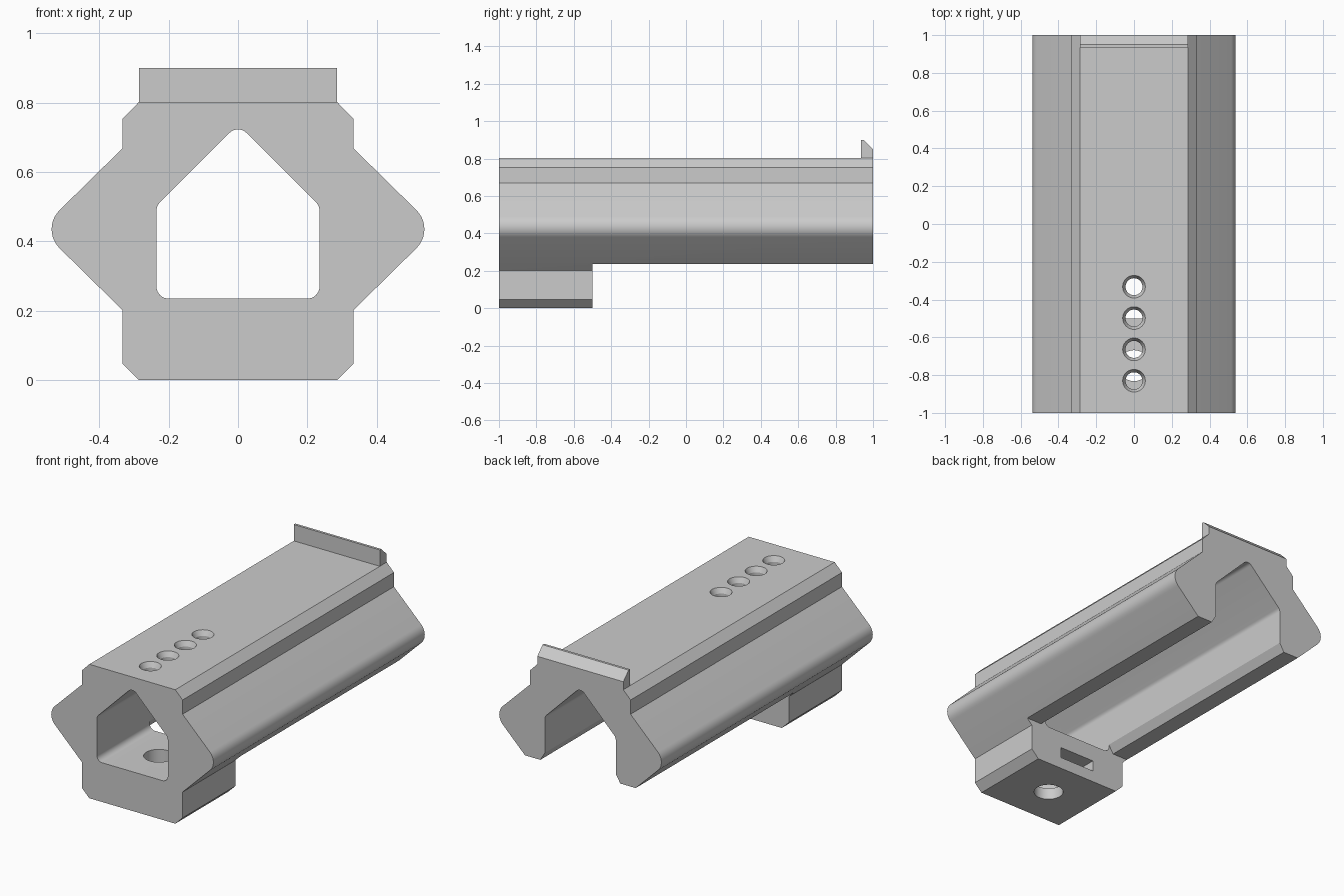
import bpy, bmesh, math
from mathutils import Vector, Matrix

if "Cube" in bpy.data.objects:
    bpy.data.objects.remove(bpy.data.objects["Cube"])

grey = bpy.data.materials.new("plain_grey")
grey.use_nodes = True
grey.diffuse_color = (0.6, 0.6, 0.6, 1)
grey.node_tree.nodes["Principled BSDF"].inputs["Base Color"].default_value = (0.6, 0.6, 0.6, 1)


def mirrored(half):
    """Close a right-hand half profile with its mirror image."""
    return half + [(-x, z, r) for x, z, r in reversed(half) if x > 0]


def rounded(points, steps=10):
    """Replace each (x, z, radius) corner that has a radius by an arc."""
    out = []
    for i, (x, z, r) in enumerate(points):
        p = Vector((x, z))
        if r == 0:
            out.append(p)
            continue
        a = (Vector(points[i - 1][:2]) - p).normalized()
        b = (Vector(points[(i + 1) % len(points)][:2]) - p).normalized()
        half = a.angle(b) / 2
        centre = p + (a + b).normalized() * r / math.sin(half)
        start = p + a * r / math.tan(half) - centre
        end = p + b * r / math.tan(half) - centre
        sweep = math.pi - 2 * half
        for k in range(steps + 1):
            t = k / steps
            out.append(centre + (start * math.sin((1 - t) * sweep)
                                 + end * math.sin(t * sweep)) / math.sin(sweep))
    return out


def finish(bm, name):
    bmesh.ops.recalc_face_normals(bm, faces=bm.faces)
    mesh = bpy.data.meshes.new(name)
    bm.to_mesh(mesh)
    bm.free()
    mesh.materials.append(grey)
    obj = bpy.data.objects.new(name, mesh)
    bpy.context.collection.objects.link(obj)
    return obj


def prism(name, outline, place, depth):
    """Extrude an outline, placed in space by a function, along depth."""
    bm = bmesh.new()
    face = bm.faces.new([bm.verts.new(place(*p)) for p in outline])
    new = bmesh.ops.extrude_face_region(bm, geom=[face])["geom"]
    bmesh.ops.translate(bm, vec=depth,
                        verts=[v for v in new if isinstance(v, bmesh.types.BMVert)])
    return finish(bm, name)


def along_y(name, outline, y0, y1):
    return prism(name, outline, lambda x, z: (x, y0, z), (0, y1 - y0, 0))


def post(name, y, z0, z1, r0, r1):
    """Upright round cutter, conical when the radii differ."""
    bm = bmesh.new()
    bmesh.ops.create_cone(bm, cap_ends=True, segments=40, radius1=r0, radius2=r1,
                          depth=z1 - z0, matrix=Matrix.Translation((0, y, (z0 + z1) / 2)))
    return finish(bm, name)


# Body: wide-shouldered profile along the full length
outer = mirrored([(0.285, 0, 0), (0.333, 0.047, 0), (0.333, 0.202, 0),
                  (0.57, 0.435, 0.077), (0.333, 0.668, 0), (0.333, 0.753, 0),
                  (0.285, 0.802, 0)])
body = along_y("body", rounded(outer), -1, 1)

# House-shaped bore
bore = mirrored([(0.235, 0.235, 0.035), (0.235, 0.502, 0.035), (0, 0.737, 0.035)])
cutters = [along_y("bore_cutter", rounded(bore), -1.1, 1.1)]

# Open underside behind the front block, with bevelled leg edges
under = mirrored([(0.8, -0.1, 0), (0.8, 0.235, 0), (0.265, 0.235, 0), (0.223, 0.305, 0)])
cutters.append(along_y("underside_cutter", rounded(under), -0.5, 1.1))

# Row of countersunk holes in the top
for y in (-0.83, -0.664, -0.498, -0.332):
    cutters.append(post("top_hole_cutter", y, 0.6, 0.9, 0.045, 0.045))
    cutters.append(post("countersink_cutter", y, 0.772, 0.832, 0.045, 0.075))

# Screw hole and nut slot in the front block
cutters.append(post("screw_hole_cutter", -0.75, -0.1, 0.4, 0.082, 0.082))
slot = [(0.117, -0.4), (0.117, -0.817), (0, -0.885), (-0.117, -0.817), (-0.117, -0.4)]
cutters.append(prism("nut_slot_cutter", slot, lambda x, y: (x, y, 0.07), (0, 0, 0.065)))

for cutter in cutters:
    cutter.hide_render = True
    mod = body.modifiers.new(cutter.name, "BOOLEAN")
    mod.operation = "DIFFERENCE"
    mod.solver = "EXACT"
    mod.object = cutter

# Bake the cuts, then remove the cutters
bpy.context.view_layer.update()
cut = bpy.data.meshes.new_from_object(
    body.evaluated_get(bpy.context.evaluated_depsgraph_get()))
body.modifiers.clear()
body.data = cut
for cutter in cutters:
    bpy.data.objects.remove(cutter)

# Stop lip across the back of the top
lip = [(0.935, 0.8), (0.935, 0.9), (0.95, 0.9), (1, 0.85), (1, 0.8)]
prism("stop_lip", lip, lambda y, z: (-0.285, y, z), (0.57, 0, 0))

# Smooth rounded corners, keep edges sharp
bpy.ops.object.select_all(action="DESELECT")
body.select_set(True)
bpy.context.view_layer.objects.active = body
bpy.ops.object.shade_smooth_by_angle(angle=math.radians(25))
